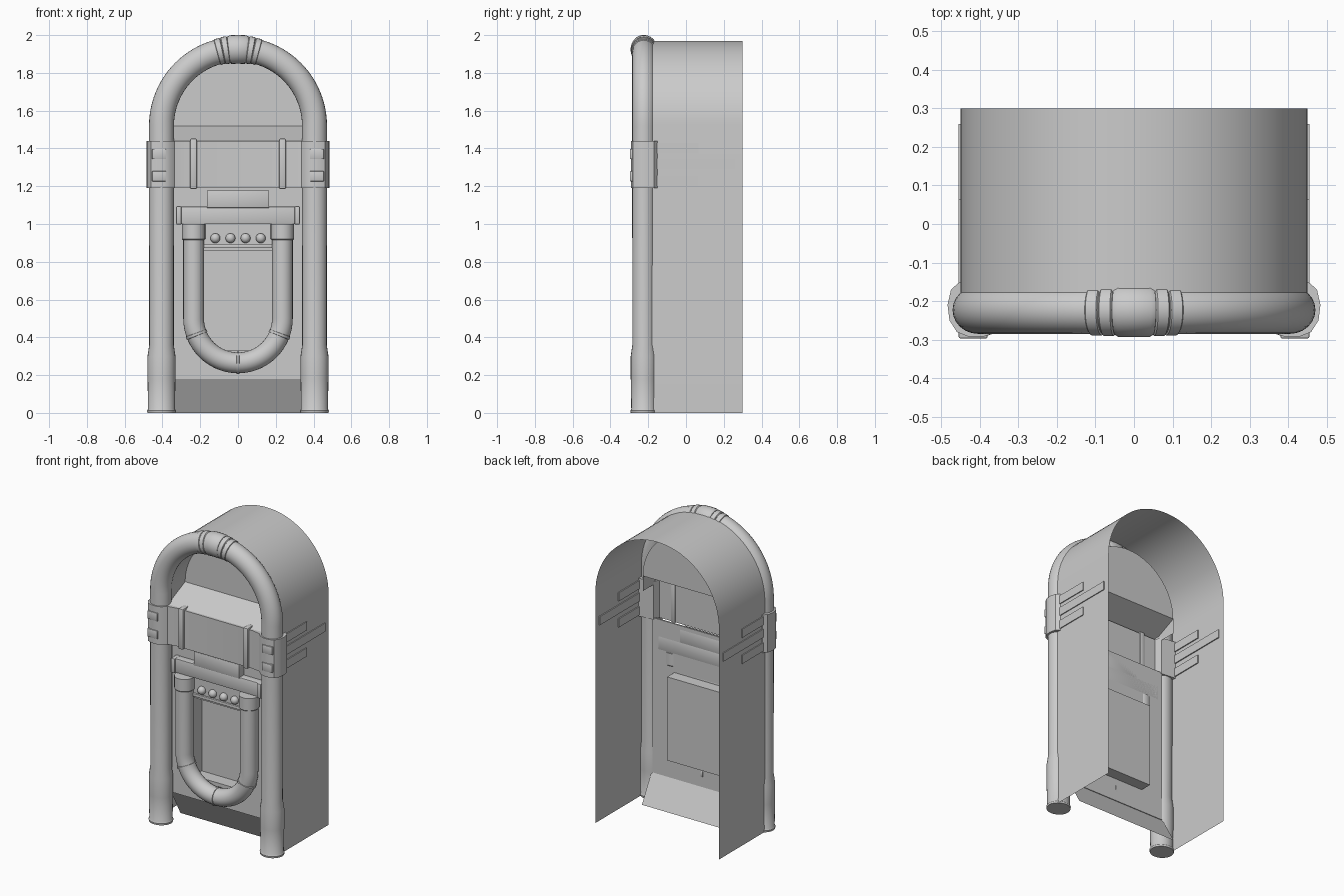
import bpy, bmesh
from math import sin, cos, pi, radians, hypot

if "Cube" in bpy.data.objects:
    bpy.data.objects.remove(bpy.data.objects["Cube"])

ARCH_Z, ARCH_R, TUBE_Y = 1.52, 0.405, -0.223


def finish(name, bm):
    bmesh.ops.recalc_face_normals(bm, faces=bm.faces)
    me = bpy.data.meshes.new(name)
    bm.to_mesh(me)
    bm.free()
    ob = bpy.data.objects.new(name, me)
    bpy.context.collection.objects.link(ob)
    return ob


def arc(cz, r, a0, a1, n):
    """Points (x, z) on an arc in the front plane, angles in degrees."""
    return [(r * cos(radians(a0 + (a1 - a0) * i / n)),
             cz + r * sin(radians(a0 + (a1 - a0) * i / n))) for i in range(n + 1)]


def sweep(name, path, y, radii, depth=1.0, sides=24):
    """Tube along (x, z) points; depth squashes the section in y."""
    bm = bmesh.new()
    rings = []
    for i, (x, z) in enumerate(path):
        a, b = path[max(i - 1, 0)], path[min(i + 1, len(path) - 1)]
        tx, tz = b[0] - a[0], b[1] - a[1]
        if abs(tx) + abs(tz) < 1e-6:
            tz = 1
        l, r = hypot(tx, tz), radii[i]
        nx, nz = tz / l, -tx / l
        rings.append([bm.verts.new((x + nx * r * cos(t), y + depth * r * sin(t), z + nz * r * cos(t)))
                      for t in (2 * pi * k / sides for k in range(sides))])
    for p, q in zip(rings, rings[1:]):
        for k in range(sides):
            bm.faces.new((p[k], p[(k + 1) % sides], q[(k + 1) % sides], q[k]))
    bm.faces.new(rings[0])
    bm.faces.new(rings[-1])
    return finish(name, bm)


def sleeve(name, cz, r, a0, a1, y, rad, depth=1.0):
    """Collar with softened rims around an arc-shaped tube."""
    d = (a1 - a0) * 0.1
    angles = [a0, a0 + d, (a0 + a1) / 2, a1 - d, a1]
    path = [(r * cos(radians(a)), cz + r * sin(radians(a))) for a in angles]
    return sweep(name, path, y, [rad - .006, rad, rad, rad, rad - .006], depth)


def box(name, x0, x1, y0, y1, z0, z1, bevel=0.0):
    bm = bmesh.new()
    bmesh.ops.create_cube(bm, size=1)
    for v in bm.verts:
        v.co = ((x0 + x1) / 2 + v.co.x * (x1 - x0), (y0 + y1) / 2 + v.co.y * (y1 - y0),
                (z0 + z1) / 2 + v.co.z * (z1 - z0))
    if bevel:
        bmesh.ops.bevel(bm, geom=bm.edges[:], offset=bevel, segments=2, profile=.5, affect='EDGES')
    return finish(name, bm)


def sheet(name, path, y0, y1):
    """Open wall: an (x, z) line extruded along y."""
    bm = bmesh.new()
    rows = [[bm.verts.new((x, y, z)) for x, z in path] for y in (y0, y1)]
    for i in range(len(path) - 1):
        bm.faces.new((rows[0][i], rows[0][i + 1], rows[1][i + 1], rows[1][i]))
    return finish(name, bm)


def face(name, pts):
    bm = bmesh.new()
    bm.faces.new([bm.verts.new(p) for p in pts])
    return finish(name, bm)


def slope(name, w, y0, z0, y1, z1):
    return face(name, [(-w, y0, z0), (w, y0, z0), (w, y1, z1), (-w, y1, z1)])


# cabinet shell, open at the back and bottom
sheet("cabinet_shell", [(.45, 0)] + arc(ARCH_Z, .45, 0, 180, 40) + [(-.45, 0)], -.2, .3)

# front arch tube with flared feet
foot = [(0, .074), (.012, .076), (.02, .071), (.18, .074), (.30, .074), (.36, .065)]
right = [(ARCH_R, z) for z, r in foot]
left = [(-x, z) for x, z in right[::-1]]
rf = [r for z, r in foot]
bend = arc(ARCH_Z, ARCH_R, 0, 180, 48)
sweep("arch_tube", right + bend + left, TUBE_Y, rf + [.066] * len(bend) + rf[::-1], .94)

# crown clip at the top of the arch
sleeve("crown_center", ARCH_Z, ARCH_R, 83, 97, TUBE_Y, .076, .93)
for s in (-1, 1):
    sleeve("crown_inner_band", ARCH_Z, ARCH_R, 90 + s * 7, 90 + s * 11.5, TUBE_Y, .073, .93)
    sleeve("crown_outer_band", ARCH_Z, ARCH_R, 90 + s * 11.5, 90 + s * 16, TUBE_Y, .070, .95)

# display window: arched wall, back and sloping sill
sheet("window_wall", [(.35, 1.42)] + arc(ARCH_Z, .35, 0, 180, 36) + [(-.35, 1.42)], -.21, -.05)
face("window_back", [(x, -.05, z) for x, z in arc(ARCH_Z, .35, 0, 180, 36)])
slope("window_sill", .35, -.24, 1.435, -.05, 1.52)

# belt with bulging cuffs, from a plan profile
half = [(.28, -.245), (.335, -.255), (.36, -.282), (.39, -.292), (.43, -.292), (.46, -.28),
        (.479, -.25), (.484, -.21), (.475, -.17), (.452, -.15), (.35, -.16), (.335, -.205)]
plan = half + [(-x, y) for x, y in half[::-1]]
bm = bmesh.new()
f = bm.faces.new([bm.verts.new((x, y, 1.19)) for x, y in plan])
g = bmesh.ops.extrude_face_region(bm, geom=[f])
bmesh.ops.translate(bm, vec=(0, 0, .25), verts=[v for v in g["geom"] if isinstance(v, bmesh.types.BMVert)])
finish("belt", bm)

# belt straps, cuff plates and side trim bars
for s in (-1, 1):
    a, b = sorted((s * .218, s * .253))
    box("belt_strap", a, b, -.262, -.2, 1.185, 1.452, .006)
    for z in (1.37, 1.253):
        a, b = sorted((s * .38, s * .455))
        box("cuff_plate", a, b, -.297, -.26, z - .027, z + .027, .004)
    for z, y in ((1.40, .065), (1.318, .26), (1.228, .065)):
        a, b = sorted((s * .443, s * .456))
        box("side_trim", a, b, -.17, y, z - .028, z + .028)

# stepped selector block below the belt
box("selector_top", -.165, .165, -.225, -.165, 1.085, 1.178, .004)
box("selector_base", -.32, .32, -.22, -.165, 1.0, 1.092, .004)
for s in (-1, 1):
    a, b = sorted((s * .30, s * .327))
    box("selector_end", a, b, -.232, -.165, .998, 1.094, .004)

# lower front panel framing a recess
box("panel_upper", -.36, .36, -.175, -.165, .88, 1.2)
box("panel_lower", -.36, .36, -.175, -.165, .18, .33)
for s in (-1, 1):
    a, b = sorted((s * .20, s * .36))
    box("panel_side", a, b, -.175, -.165, .33, .88)
sheet("recess_wall", [(-.2, .33), (.2, .33), (.2, .88), (-.2, .88), (-.2, .33)], -.17, -.09)
face("recess_back", [(-.2, -.09, .33), (.2, -.09, .33), (.2, -.09, .88), (-.2, -.09, .88)])
slope("kick_plate", .37, -.17, .18, -.07, 0)

# U-shaped tube with collars and rings
U_Z, U_R, U_Y = .5, .235, -.22
bend = arc(U_Z, U_R, 180, 360, 36)
upath = [(-U_R, 1.0)] + bend + [(U_R, 1.0)]
sweep("u_tube", upath, U_Y, [.055] * len(upath))
for s in (-1, 1):
    sweep("u_collar", [(s * U_R, z) for z in (.915, .92, .96, 1.0)], U_Y, [.057, .062, .062, .062])
for a in (201, 270, 339):
    sleeve("u_ring", U_Z, U_R, a - 2, a + 2, U_Y, .059)

# button strip
box("button_strip", -.185, .185, -.2, -.165, .892, 1.0)
box("strip_ledge", -.185, .185, -.212, -.165, .872, .892, .003)
box("strip_lip", -.185, .185, -.195, -.165, .857, .872)
for x in (-.12, -.04, .04, .12):
    bm = bmesh.new()
    bmesh.ops.create_uvsphere(bm, u_segments=20, v_segments=12, radius=.026)
    bmesh.ops.translate(bm, vec=(x, -.205, .925), verts=bm.verts)
    finish("button", bm)

# smooth shading with sharp edges kept
bpy.ops.object.select_all(action='SELECT')
bpy.context.view_layer.objects.active = bpy.context.selected_objects[0]
bpy.ops.object.shade_smooth_by_angle(angle=radians(35))
